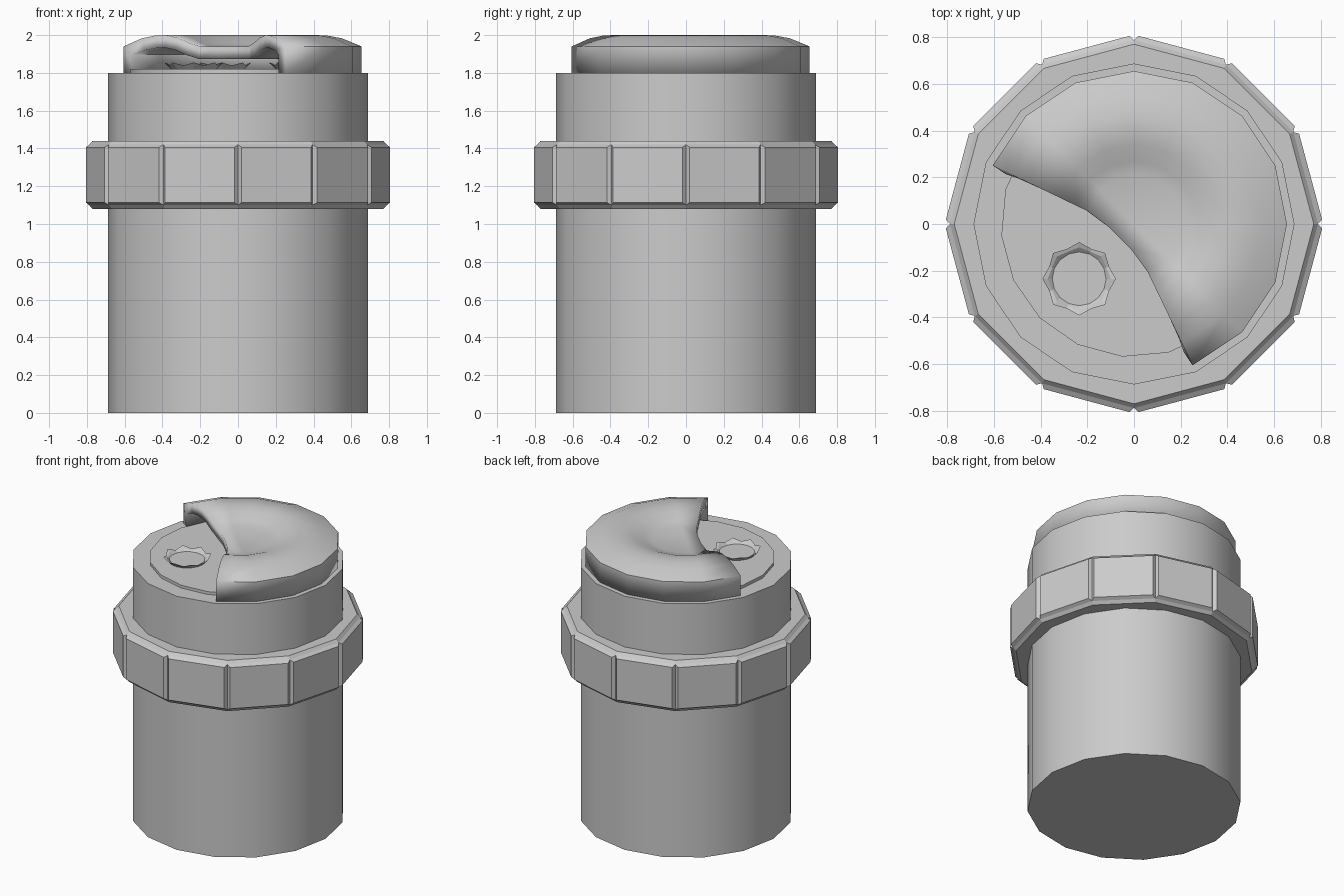
import bpy, bmesh
from math import radians, cos, sin
from mathutils import Matrix, Vector

if "Cube" in bpy.data.objects:
    bpy.data.objects.remove(bpy.data.objects["Cube"])


def finish(bm, name, smooth=False):
    me = bpy.data.meshes.new(name)
    bm.to_mesh(me)
    bm.free()
    ob = bpy.data.objects.new(name, me)
    bpy.context.collection.objects.link(ob)
    if smooth:
        bpy.ops.object.select_all(action='DESELECT')
        ob.select_set(True)
        bpy.context.view_layer.objects.active = ob
        bpy.ops.object.shade_smooth_by_angle(angle=radians(28))
    return ob


def stack(bm, n, rings, offset=0.0, center=(0, 0)):
    """Closed lathe: rings of (radius, z) from bottom to top, capped; returns the side faces."""
    rows = []
    for r, z in rings:
        rows.append([bm.verts.new((center[0] + r * cos(radians(offset + 360 * i / n)),
                                   center[1] + r * sin(radians(offset + 360 * i / n)), z))
                     for i in range(n)])
    sides = [[bm.faces.new((a[i], a[(i + 1) % n], b[(i + 1) % n], b[i])) for i in range(n)]
             for a, b in zip(rows, rows[1:])]
    bm.faces.new(rows[0][::-1])
    bm.faces.new(rows[-1])
    return sides, rows


# Jar body
bm = bmesh.new()
stack(bm, 16, [(0.687, 0), (0.687, 1.8)])
finish(bm, "body", True)

# Twelve-sided grip ring with raised panels
bm = bmesh.new()
sides, _ = stack(bm, 12, [(0.77, 1.08), (0.788, 1.10), (0.788, 1.42), (0.77, 1.44)])
panels = sides[1]
bmesh.ops.inset_individual(bm, faces=panels, thickness=0.010, use_even_offset=True)
bmesh.ops.inset_individual(bm, faces=panels, thickness=0.014, depth=0.022, use_even_offset=True)
finish(bm, "grip_ring")

# Raised disc under the lid
bm = bmesh.new()
stack(bm, 18, [(0.57, 1.79), (0.57, 1.82)], offset=5)
finish(bm, "inner_disc", True)

# Three flared studs with scalloped rims
for k, ang in enumerate((225, 345, 105)):
    c = (0.332 * cos(radians(ang)), 0.332 * sin(radians(ang)))
    bm = bmesh.new()
    _, rows = stack(bm, 16, [(0.115, 1.815), (0.157, 1.855), (0.135, 1.848), (0.115, 1.828)], center=c)
    for row, pull, drop in ((rows[1], 0.88, 0.016), (rows[2], 0.93, 0.014)):
        for v in row[1::2]:
            v.co.x = c[0] + (v.co.x - c[0]) * pull
            v.co.y = c[1] + (v.co.y - c[1]) * pull
            v.co.z -= drop
    finish(bm, f"stud_{k + 1}")

# Dished lid shell with a wedge left open at the front left
profile = [(0.655, 1.8), (0.655, 1.94), (0.55, 1.983), (0.47, 1.998), (0.41, 2.0),
           (0.34, 1.985), (0.27, 1.957), (0.21, 1.94)]
bm = bmesh.new()
spokes = []
for i in range(11):
    a = radians(-67.5 + 22.5 * i)
    outer = Vector((cos(a), sin(a))) * 0.655
    inner = outer * (0.21 / 0.655)
    if i == 0:
        inner = Vector((0.056, -0.2))
    elif i == 10:
        inner = Vector((-0.2, 0.056))
    spokes.append([bm.verts.new((*inner.lerp(outer, (r - 0.21) / 0.445), z)) for r, z in profile])
for s, t in zip(spokes, spokes[1:]):
    for j in range(len(profile) - 1):
        bm.faces.new((s[j], t[j], t[j + 1], s[j + 1]))
chord = [bm.verts.new((x, y, 1.94)) for x, y in ((-0.103, -0.017), (-0.017, -0.103))]
bm.faces.new([s[-1] for s in spokes] + chord)
lid = finish(bm, "lid", True)
shell = lid.modifiers.new("thickness", 'SOLIDIFY')
shell.thickness = 0.066
shell.offset = -1
shell.use_even_offset = True
